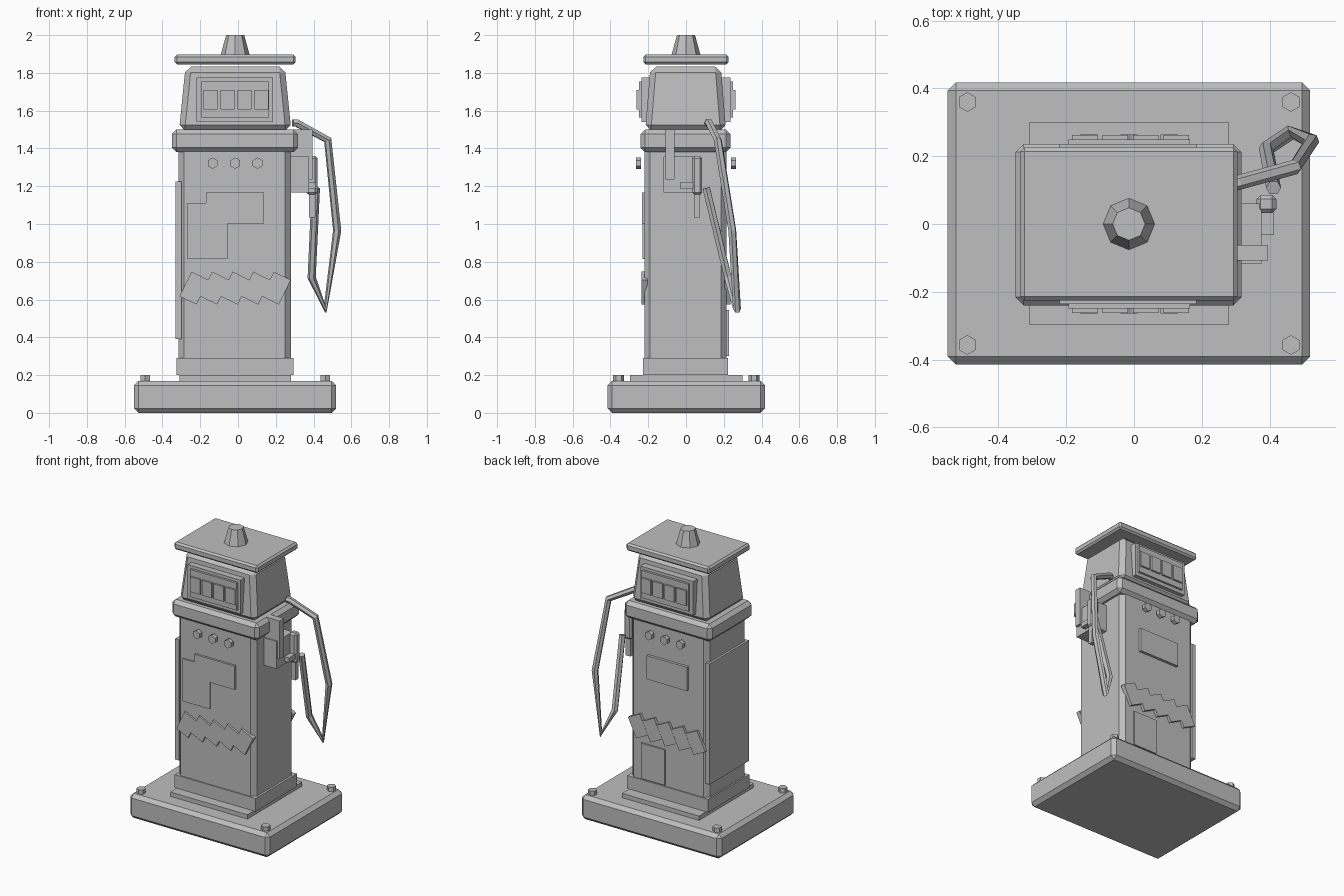
import bpy, bmesh, math
from mathutils import Matrix

if "Cube" in bpy.data.objects:
    bpy.data.objects.remove(bpy.data.objects["Cube"])

CX = -0.015  # centre line of the pump body

grey = bpy.data.materials.new("painted_grey")
grey.diffuse_color = (0.52, 0.52, 0.52, 1)
grey.use_nodes = True
grey.node_tree.nodes["Principled BSDF"].inputs["Base Color"].default_value = grey.diffuse_color


def finish(name, bm):
    bmesh.ops.recalc_face_normals(bm, faces=bm.faces)
    me = bpy.data.meshes.new(name)
    bm.to_mesh(me)
    bm.free()
    me.materials.append(grey)
    ob = bpy.data.objects.new(name, me)
    bpy.context.collection.objects.link(ob)
    return ob


def box(name, x, y, z, bevel=0, taper=(1, 1), tilt=0):
    """Box from (min, max) ranges; taper scales the top, tilt turns about y."""
    bm = bmesh.new()
    bmesh.ops.create_cube(bm, size=1)
    for v in bm.verts:
        if v.co.z > 0:
            v.co.x *= taper[0]
            v.co.y *= taper[1]
        v.co.x *= x[1] - x[0]
        v.co.y *= y[1] - y[0]
        v.co.z *= z[1] - z[0]
    if bevel:
        bmesh.ops.bevel(bm, geom=bm.edges[:], offset=bevel, segments=1,
                        affect='EDGES', profile=0.5)
    mid = [(a + b) / 2 for a, b in (x, y, z)]
    bm.transform(Matrix.Translation(mid) @ Matrix.Rotation(tilt, 4, 'Y'))
    return finish(name, bm)


def prism(name, loc, r1, r2, depth, sides, turn=0, lay=0):
    bm = bmesh.new()
    bmesh.ops.create_cone(bm, cap_ends=True, segments=sides, radius1=r1, radius2=r2, depth=depth)
    bm.transform(Matrix.Translation(loc) @ Matrix.Rotation(lay, 4, 'X') @ Matrix.Rotation(turn, 4, 'Z'))
    return finish(name, bm)


def side_y(s, a, b):
    """Depth range on the front (s=-1) or back (s=1)."""
    return tuple(sorted((s * a, s * b)))


# Base slab, plinths and corner bolts
box("base_slab", (-0.55, 0.52), (-0.415, 0.418), (0, 0.17), 0.024)
box("lower_plinth", (-0.31, 0.28), (-0.297, 0.30), (0.16, 0.20))
box("upper_plinth", (-0.325, 0.295), (-0.228, 0.222), (0.20, 0.29))
for bx in (-0.492, 0.463):
    for by in (-0.357, 0.36):
        prism("base_bolt", (bx, by, 0.18), 0.029, 0.029, 0.04, 6, math.pi / 6 * 0)

# Cabinet, collar, tapered head, roof and cap
box("cabinet", (-0.315, 0.28), (-0.22, 0.215), (0.25, 1.42), 0.03)
box("collar", (-0.35, 0.317), (-0.24, 0.236), (1.38, 1.50), 0.024)
box("head", (-0.312, 0.282), (-0.216, 0.212), (1.495, 1.833), 0.03, (0.885, 0.87))
box("roof", (-0.335, 0.305), (-0.226, 0.226), (1.845, 1.897), 0.012)
prism("roof_cap", (CX, 0, 1.945), 0.078, 0.048, 0.11, 8)

# Parts repeated on front and back
for s in (-1, 1):
    # Price display: panel, inner frame, four windows
    box("display_panel", (-0.22, 0.185), side_y(s, 0.17, 0.236), (1.54, 1.775))
    box("display_frame", (-0.193, 0.165), side_y(s, 0.23, 0.25), (1.565, 1.755))
    for i in range(4):
        wx = -0.183 + i * 0.09
        box("display_window", (wx, wx + 0.075), side_y(s, 0.245, 0.262), (1.606, 1.71))
    # Round buttons
    for i in (-1, 0, 1):
        prism("button", (CX + i * 0.119, s * 0.251, 1.322), 0.03, 0.03, 0.027, 6, 0, math.pi / 2)
    # Sign plate
    box("sign_plate", (-0.17, 0.138), side_y(s, 0.205, 0.234), (1.003, 1.167))
    # Row of slanted tiles
    for i in range(-2, 3):
        mx = CX + i * 0.109
        box("slanted_tile", (mx - 0.05, mx + 0.05), side_y(s, 0.205, 0.234 + 0.001 * i),
            (0.588, 0.733), tilt=math.radians(26))

# Single plates
box("front_notice", (-0.267, -0.055), (-0.229, -0.21), (0.815, 1.11))
box("rear_hatch", (0.005, 0.185), (0.205, 0.227), (0.30, 0.545))
box("side_panel", (-0.33, -0.30), (-0.217, 0.213), (0.39, 1.225))

# Nozzle holder on the right side
box("holder_block", (0.27, 0.377), (-0.118, 0.06), (1.167, 1.357))
box("holder_upright", (0.27, 0.395), (-0.108, -0.062), (1.235, 1.50))

# Nozzle
box("nozzle_body", (0.362, 0.42), (0.032, 0.086), (1.155, 1.36), 0.012)
box("nozzle_spout", (0.375, 0.41), (0.042, 0.074), (1.035, 1.17))
box("nozzle_trigger", (0.375, 0.413), (-0.032, 0.04), (1.187, 1.22))

# Hose swept along a bent path
path = [(0.29, 0.118, 1.535), (0.31, 0.123, 1.535), (0.475, 0.168, 1.445), (0.525, 0.245, 0.965),
        (0.462, 0.27, 0.55), (0.39, 0.222, 0.717), (0.412, 0.107, 1.19)]
cu = bpy.data.curves.new("hose", 'CURVE')
cu.dimensions = '3D'
cu.bevel_depth = 0.022
cu.bevel_resolution = 1
cu.use_fill_caps = True
sp = cu.splines.new('POLY')
sp.points.add(len(path) - 1)
for p, co in zip(sp.points, path):
    p.co = (*co, 1)
sp.use_smooth = False
cu.materials.append(grey)
hose = bpy.data.objects.new("hose", cu)
bpy.context.collection.objects.link(hose)
bpy.context.view_layer.objects.active = hose
hose.select_set(True)
bpy.ops.object.convert(target='MESH')
